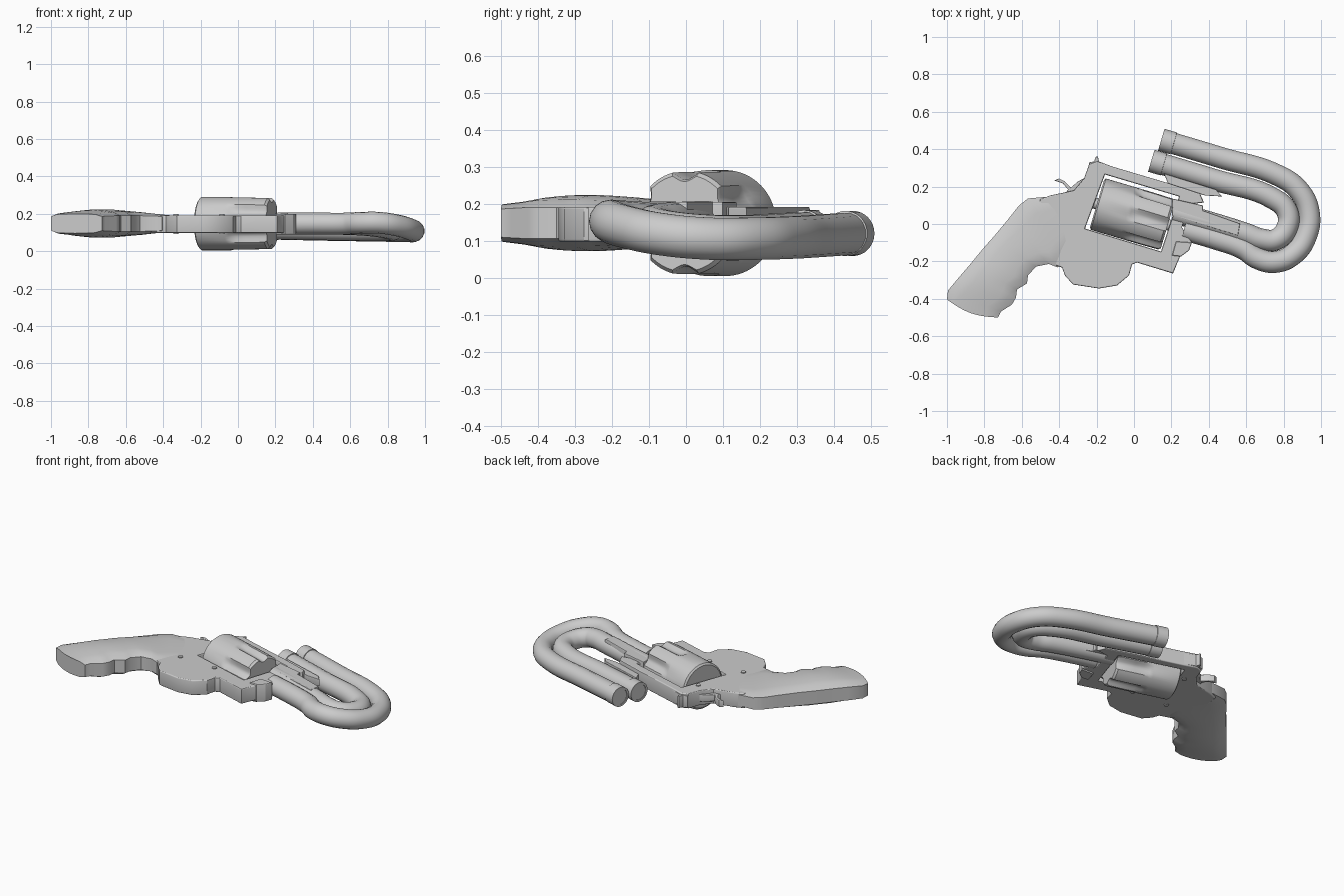
import bpy, bmesh, math
from mathutils import Vector, Matrix

if "Cube" in bpy.data.objects:
    bpy.data.objects.remove(bpy.data.objects["Cube"])

S, ZC = 187.0, 0.145
TILT = math.radians(-16.5)


def P(a, b, z=0.0):
    # drawing units to model units
    return Vector(((a - 1134) / S, (224.5 - b) / S, z))


def finish(ob, angle=30):
    bpy.ops.object.select_all(action='DESELECT')
    ob.select_set(True)
    bpy.context.view_layer.objects.active = ob
    if ob.type == 'CURVE':
        bpy.ops.object.convert(target='MESH')
        ob = bpy.context.object
    bpy.ops.object.shade_smooth_by_angle(angle=math.radians(angle))
    return ob


def plate(name, loops, z, half, bevel=0.006):
    # flat profile (later loops are holes) with rounded edges
    cu = bpy.data.curves.new(name, 'CURVE')
    cu.dimensions, cu.fill_mode = '2D', 'BOTH'
    cu.extrude, cu.bevel_depth, cu.bevel_resolution, cu.offset = half - bevel, bevel, 2, -bevel
    for pts in loops:
        sp = cu.splines.new('POLY')
        sp.points.add(len(pts) - 1)
        for p, q in zip(sp.points, pts):
            p.co = (*P(*q), 1)
        sp.use_cyclic_u = True
    ob = bpy.data.objects.new(name, cu)
    ob.location.z = z
    bpy.context.collection.objects.link(ob)
    return finish(ob)


def tube(name, pts, r):
    cu = bpy.data.curves.new(name, 'CURVE')
    cu.dimensions, cu.bevel_depth, cu.bevel_resolution = '3D', r, 6
    cu.resolution_u, cu.use_fill_caps = 8, True
    sp = cu.splines.new('BEZIER')
    sp.bezier_points.add(len(pts) - 1)
    for p, q in zip(sp.bezier_points, pts):
        p.co = P(*q)
        p.handle_left_type = p.handle_right_type = 'AUTO'
    ob = bpy.data.objects.new(name, cu)
    bpy.context.collection.objects.link(ob)
    return finish(ob, 40)


def loft(name, rings, angle=30):
    bm = bmesh.new()
    vs = [[bm.verts.new(p) for p in r] for r in rings]
    n = len(vs[0])
    for a, b in zip(vs, vs[1:]):
        for i in range(n):
            bm.faces.new((a[i], a[(i + 1) % n], b[(i + 1) % n], b[i]))
    bm.faces.new(vs[0])
    bm.faces.new(vs[-1])
    bmesh.ops.recalc_face_normals(bm, faces=bm.faces)
    me = bpy.data.meshes.new(name)
    bm.to_mesh(me)
    ob = bpy.data.objects.new(name, me)
    bpy.context.collection.objects.link(ob)
    return finish(ob, angle)


# frame with filled guard and a window for the drum
plate("frame", [
    [(1040, 200), (1050, 196), (1064, 193), (1074, 191), (1084, 179), (1089, 165), (1097, 162),
     (1112, 167), (1166, 183), (1200, 194), (1204, 203), (1188, 205), (1182, 228), (1192, 243),
     (1186, 252), (1180, 257), (1173, 274), (1137, 263), (1132, 265), (1129, 276), (1117, 286),
     (1099, 289), (1073, 285), (1065, 276), (1062, 268), (1050, 264), (1038, 258), (1036, 225)],
    [(1105, 175), (1179, 197), (1161, 252), (1085, 229)]], ZC, 0.047)

# grip: rows of (back, front, edge half thickness, middle half thickness)
rows = [((947, 300), (998, 318), .046, .052), ((948, 291), (1001, 312), .048, .06),
        ((958, 279), (1012, 305), .05, .07), ((964, 272), (1016, 298), .05, .074),
        ((970, 265), (1017, 290), .05, .076), ((979, 254), (1027, 284), .05, .076),
        ((984, 248), (1028, 276), .05, .074), ((993, 238), (1036, 267), .05, .07),
        ((1008, 220), (1049, 264.5), .048, .063), ((1019, 206), (1058, 268), .046, .056),
        ((1028, 199), (1063, 258), .045, .051), ((1050, 197), (1070, 245), .042, .044)]
rings = []
for i, (b, f, e, t) in enumerate(rows):
    B, F, ring = P(*b), P(*f), []
    for side in (1, -1):
        for k in range(9):
            s = k / 8 if side > 0 else 1 - k / 8
            p = B.lerp(F, s)
            h = e + (t - e) * math.sin(math.pi * s) ** 0.7
            if k in (0, 8):
                h -= 0.008
            if i == 0:  # bowed butt
                p += Vector((-.008, -.025, 0)) * math.sin(math.pi * s)
            ring.append((p.x, p.y, ZC + .003 + side * h))
    rings.append(ring)
loft("grip", rings, 35)

# fluted drum
R, N = 0.143, 72
mat = Matrix.Translation((-0.008, 0.052, 0.148)) @ Matrix.Rotation(TILT, 4, 'Z')
rings = []
for x, r, fl in [(-.198, .132, 0), (-.19, R, 0), (-.03, R, 0), (-.01, R, .5), (.03, R, .9),
                 (.08, R, 1), (.185, R - .002, 1), (.197, R - .012, .8)]:
    ring = []
    for k in range(N):
        a = 2 * math.pi * k / N
        d = abs((a / (math.pi / 3)) % 1 - .5) / .24
        rr = r - .024 * fl * max(0, 1 - d * d)
        ring.append(mat @ Vector((x, rr * math.cos(a), rr * math.sin(a))))
    rings.append(ring)
loft("drum", rings, 35)

# drum axle
loft("axle", [[mat @ Vector((x, .03 * math.cos(k * math.pi / 8), .03 * math.sin(k * math.pi / 8)))
               for k in range(16)] for x in (-.23, .24)])

# bent double barrel: outer underlug and inner bore
tube("underlug", [(1184, 230, .148), (1215, 239, .148), (1243, 249, .148), (1258, 259, .152),
                  (1275, 262.5, .152), (1293, 255, .138), (1306, 237, .118), (1309, 213, .106),
                  (1298, 190, .106), (1277, 175.5, .108), (1222, 158.5, .113), (1162, 140.5, .12)], .058)
bore = tube("barrel", [(1174, 213, .15), (1215, 224.5, .148), (1245, 234, .145), (1262, 240, .14),
                       (1276, 240, .132), (1287, 228, .12), (1287, 212, .113), (1273, 199, .112),
                       (1215, 180.5, .116), (1152, 161.5, .122)], .058)

# hollow muzzle
bm = bmesh.new()
bm.from_mesh(bore.data)
tip = P(1152, 161.5, .122)
cap = min((f for f in bm.faces if len(f.verts) > 6),
          key=lambda f: (f.calc_center_median() - tip).length, default=None)
if cap:
    bmesh.ops.inset_region(bm, faces=[cap], thickness=.012)
    ext = bmesh.ops.extrude_discrete_faces(bm, faces=[cap])['faces'][0]
    bmesh.ops.translate(bm, verts=ext.verts, vec=Vector((.959, -.284, 0)) * .15)
    bm.to_mesh(bore.data)
bm.free()
finish(bore, 40)

# muzzle collars
for nm, a, b, z in (("underlug_collar", 1162, 140.5, .12), ("barrel_collar", 1152, 161.5, .122)):
    c = P(a, b, z)
    m = Matrix.Translation(c) @ Matrix.Rotation(TILT, 4, 'Z')
    prof = [(-.004, .048), (-.004, .061), (.065, .061), (.067, .05)]
    bm = bmesh.new()
    vs = [[bm.verts.new(m @ Vector((x, r * math.cos(k * math.pi / 16), r * math.sin(k * math.pi / 16))))
           for k in range(32)] for x, r in prof]
    for i in range(4):
        for k in range(32):
            q, w = vs[i], vs[(i + 1) % 4]
            bm.faces.new((q[k], q[(k + 1) % 32], w[(k + 1) % 32], w[k]))
    bmesh.ops.recalc_face_normals(bm, faces=bm.faces)
    me = bpy.data.meshes.new(nm)
    bm.to_mesh(me)
    ob = bpy.data.objects.new(nm, me)
    bpy.context.collection.objects.link(ob)
    finish(ob)

# sights, top rib, hammer, front latch
plate("front_sight", [[(1164, 174), (1216, 190), (1222, 197), (1205, 196), (1168, 184)]], .145, .022, .003)
plate("top_rib", [[(1172, 199), (1203, 206), (1203, 211), (1240, 224), (1238, 236), (1172, 216)]], .16, .045, .004)
plate("rear_sight", [[(1090, 172), (1089, 163), (1094, 162), (1096, 157), (1098, 157), (1099, 162),
                      (1112, 167), (1110, 174)]], ZC, .038, .003)
plate("hammer", [[(1054, 181), (1059, 179), (1065, 182), (1071, 188), (1078, 182), (1087, 177), (1088, 190),
                  (1074, 198), (1066, 193), (1068, 190), (1063, 184)]], ZC, .022, .004)
plate("latch", [[(1176, 242), (1192, 243), (1189, 251), (1181, 257), (1172, 256)]], ZC, .055, .005)

# screws on both sides
for i, (a, b) in enumerate([(1093, 189), (1072, 244), (1118, 246)]):
    bpy.ops.mesh.primitive_cylinder_add(vertices=16, radius=.014, depth=.106, location=P(a, b, ZC))
    bpy.context.object.name = f"screw_{i + 1}"
    finish(bpy.context.object)
